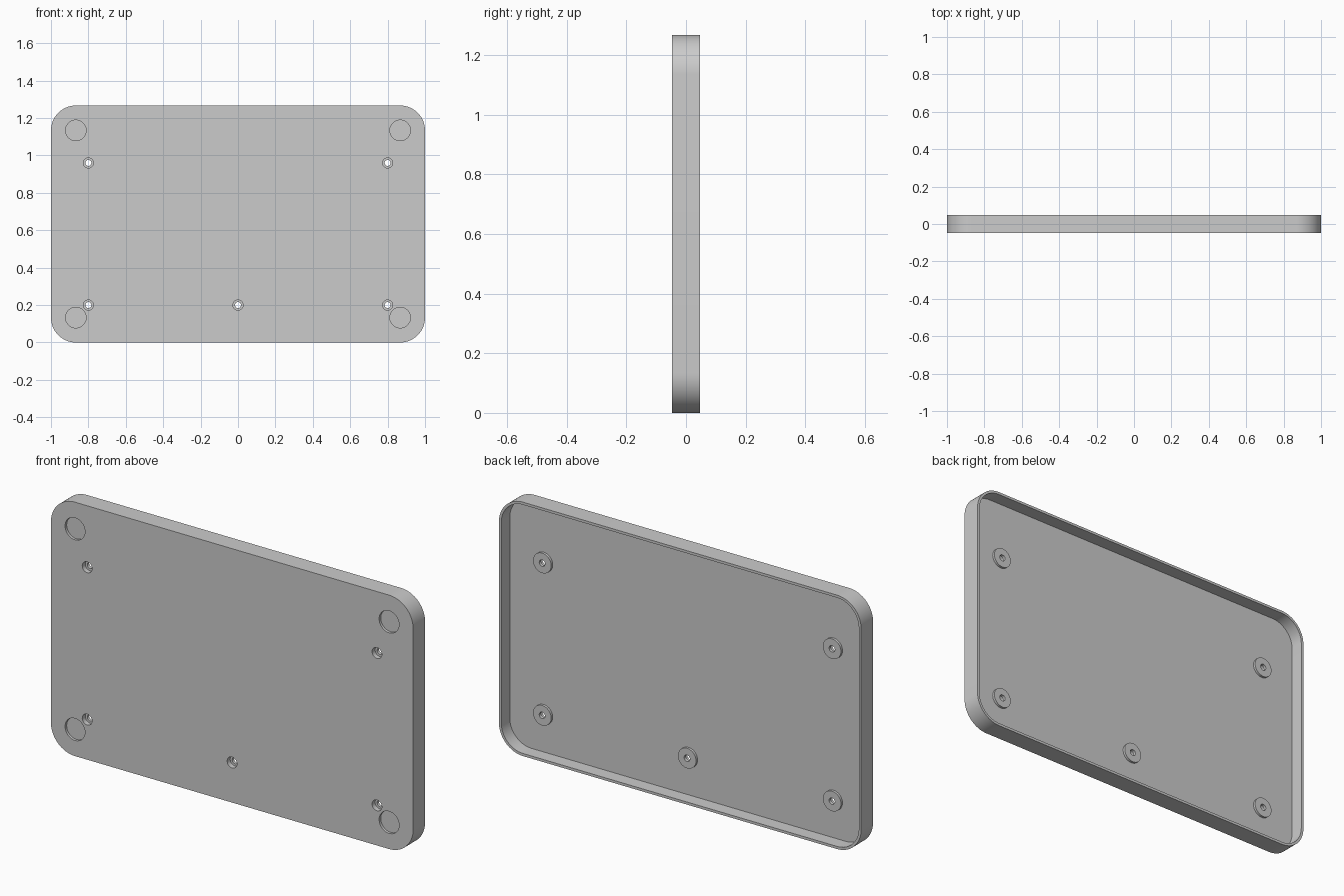
import bpy
import math
from mathutils import Matrix

cube = bpy.data.objects.get("Cube")
if cube:
    bpy.data.objects.remove(cube, do_unlink=True)

WIDTH, HEIGHT, CORNER = 2.0, 1.267, 0.133
FRONT, BACK = -0.047, 0.047
WALL = 0.013
FLOOR = FRONT + 0.027         # inner face of the panel
BOSS_TOP = FLOOR + 0.012

grey = bpy.data.materials.new("light grey")
grey.use_nodes = True
colour = (0.6, 0.6, 0.6, 1)
grey.diffuse_color = colour
grey.node_tree.nodes["Principled BSDF"].inputs["Base Color"].default_value = colour


def prism(name, outline, y0, y1):
    """Extrude an (x, z) outline from y0 to y1."""
    n = len(outline)
    verts = [(x, y, z) for y in (y0, y1) for x, z in outline]
    faces = [list(range(n)), list(range(2 * n - 1, n - 1, -1))]
    faces += [[i, i + n, (i + 1) % n + n, (i + 1) % n] for i in range(n)]
    mesh = bpy.data.meshes.new(name)
    mesh.from_pydata(verts, [], faces)
    mesh.materials.append(grey)
    obj = bpy.data.objects.new(name, mesh)
    bpy.context.collection.objects.link(obj)
    return obj


def circle(x, z, r, n=40):
    return [(x + r * math.cos(math.tau * i / n), z + r * math.sin(math.tau * i / n))
            for i in range(n)]


def rounded_rect(inset, steps=16):
    """Rounded outline of the tray, moved inwards by inset."""
    r = CORNER - inset
    cx, cz = WIDTH / 2 - CORNER, HEIGHT / 2 - CORNER
    points = []
    for q, (sx, sz) in enumerate([(1, 1), (-1, 1), (-1, -1), (1, -1)]):
        for i in range(steps + 1):
            a = math.pi / 2 * (q + i / steps)
            points.append((sx * cx + r * math.cos(a),
                           HEIGHT / 2 + sz * cz + r * math.sin(a)))
    return points


def boolean(target, other, operation):
    """Apply a boolean and remove the helper."""
    other.hide_render = True
    mod = target.modifiers.new(operation.lower(), 'BOOLEAN')
    mod.operation = operation
    mod.solver = 'EXACT'
    mod.object = other
    bpy.context.view_layer.objects.active = target
    bpy.ops.object.modifier_apply(modifier=mod.name)
    bpy.data.objects.remove(other, do_unlink=True)


# Shallow tray: front panel with a thin rim towards the back
tray = prism("tray", rounded_rect(0), FRONT, BACK)
boolean(tray, prism("cavity", rounded_rect(WALL), FLOOR, BACK + 0.1), 'DIFFERENCE')

# Round foot recesses in the front corners
for x in (-0.867, 0.867):
    for z in (0.133, HEIGHT - 0.133):
        boolean(tray, prism("foot_recess", circle(x, z, 0.055), FRONT - 0.1, FRONT + 0.013),
                'DIFFERENCE')

# Screw bosses on the inside, each with a counterbored through hole
for x, z in [(-0.8, 0.96), (0.8, 0.96), (-0.8, 0.2), (0, 0.2), (0.8, 0.2)]:
    boolean(tray, prism("screw_boss", circle(x, z, 0.05), FLOOR - 0.008, BOSS_TOP), 'UNION')
    boolean(tray, prism("counterbore", circle(x, z, 0.027), FRONT - 0.1, FRONT + 0.024),
            'DIFFERENCE')
    boolean(tray, prism("screw_hole", circle(x, z, 0.016, 24), FRONT - 0.1, BACK + 0.1),
            'DIFFERENCE')

bpy.ops.object.select_all(action='DESELECT')
tray.select_set(True)
bpy.context.view_layer.objects.active = tray
bpy.ops.object.shade_smooth_by_angle(angle=math.radians(30))
